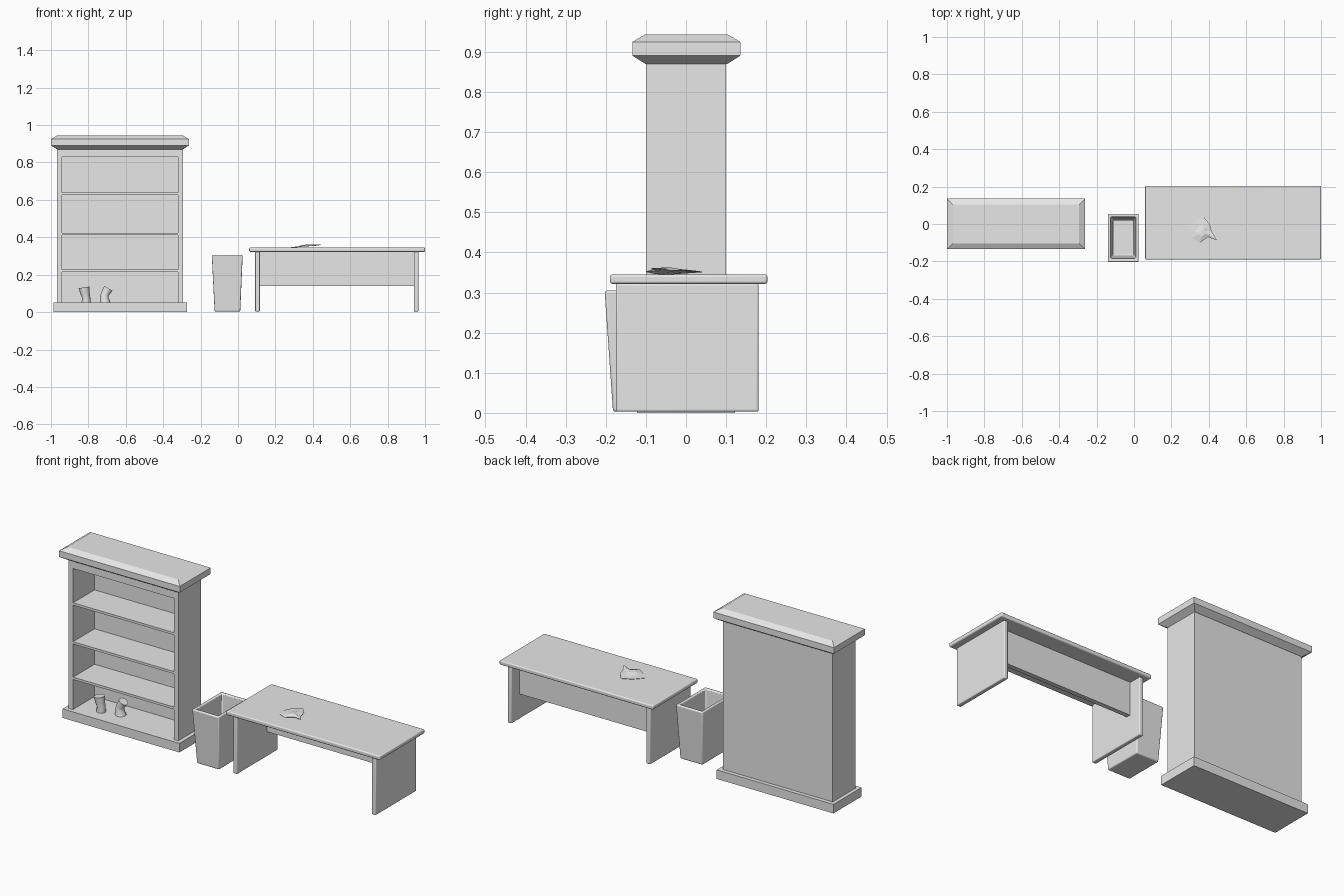
import bpy
import bmesh
import math
import random
from mathutils import Vector

if "Cube" in bpy.data.objects:
    bpy.data.objects.remove(bpy.data.objects["Cube"])

grey = bpy.data.materials.new("plain_grey")
grey.use_nodes = True
grey.diffuse_color = (0.8, 0.8, 0.8, 1)
grey.node_tree.nodes["Principled BSDF"].inputs["Base Color"].default_value = (0.8, 0.8, 0.8, 1)


def finish(name, bm, bevel=0, smooth=False):
    bmesh.ops.recalc_face_normals(bm, faces=bm.faces[:])
    mesh = bpy.data.meshes.new(name)
    bm.to_mesh(mesh)
    bm.free()
    mesh.materials.append(grey)
    obj = bpy.data.objects.new(name, mesh)
    bpy.context.collection.objects.link(obj)
    if bevel:
        mod = obj.modifiers.new("rounded_edges", "BEVEL")
        mod.width = bevel
        mod.segments = 3
    if bevel or smooth:
        bpy.ops.object.select_all(action="DESELECT")
        obj.select_set(True)
        bpy.context.view_layer.objects.active = obj
        bpy.ops.object.shade_smooth_by_angle(angle=math.radians(35))
    return obj


def loft(name, rings, bevel=0, smooth=False):
    """Skin equal-length rings of points and cap both ends."""
    bm = bmesh.new()
    loops = [[bm.verts.new(p) for p in ring] for ring in rings]
    n = len(loops[0])
    for a, b in zip(loops, loops[1:]):
        for i in range(n):
            j = (i + 1) % n
            bm.faces.new((a[i], a[j], b[j], b[i]))
    bm.faces.new(loops[0][::-1])
    bm.faces.new(loops[-1])
    return finish(name, bm, bevel, smooth)


def rect(x0, x1, y0, y1, z):
    return [(x0, y0, z), (x1, y0, z), (x1, y1, z), (x0, y1, z)]


def box(name, x0, x1, y0, y1, z0, z1, bevel=0):
    return loft(name, [rect(x0, x1, y0, y1, z0), rect(x0, x1, y0, y1, z1)], bevel)


# Bookcase carcass
box("bookcase_base", -0.987, -0.273, -0.122, 0.122, 0, 0.05)
box("bookcase_side_right", -0.967, -0.94, -0.1, 0.1, 0.05, 0.88)
box("bookcase_side_left", -0.32, -0.295, -0.1, 0.1, 0.05, 0.88)
box("bookcase_top_rail", -0.94, -0.32, -0.1, 0.1, 0.83, 0.88)
box("bookcase_back", -0.94, -0.32, 0.09, 0.1, 0.05, 0.83)
for i, z in enumerate((0.215, 0.411, 0.626)):
    box(f"bookcase_shelf_{i + 1}", -0.94, -0.32, -0.097, 0.09, z, z + 0.013)

# Bookcase cornice, chamfered above and below
levels = [(0.033, 0.87), (0, 0.891), (0, 0.925), (0.031, 0.943)]
loft("bookcase_cornice",
     [rect(-1 + d, -0.262 - d, -0.134 + d, 0.136 - d, z) for d, z in levels])

# Two bent ornaments on the lowest shelf: x, y, z, radius along each
def ornament(name, path):
    rings = []
    for i, (x, y, z, r) in enumerate(path):
        before, after = path[max(i - 1, 0)], path[min(i + 1, len(path) - 1)]
        along = Vector(after[:3]) - Vector(before[:3])
        if i == 0:
            along = Vector((0, 0, 1))
        side = along.cross(Vector((0, 1, 0))).normalized()
        depth = side.cross(along).normalized()
        rings.append([Vector((x, y, z)) + r * (side * math.cos(t) + depth * math.sin(t))
                      for t in (math.tau * k / 12 for k in range(12))])
    loft(name, rings, smooth=True)


ornament("ornament_right", [(-0.812, -0.035, 0.05, 0.024), (-0.812, -0.035, 0.08, 0.022),
                            (-0.818, -0.035, 0.1, 0.025), (-0.823, -0.035, 0.132, 0.029)])
ornament("ornament_left", [(-0.71, -0.01, 0.05, 0.029), (-0.715, -0.01, 0.075, 0.024),
                           (-0.712, -0.01, 0.095, 0.022), (-0.693, -0.01, 0.127, 0.025)])

# Waste bin, tapered and hollow
loft("waste_bin", [rect(-0.125, 0.012, -0.182, 0.035, 0.003),
                   rect(-0.14, 0.025, -0.203, 0.055, 0.305),
                   rect(-0.124, 0.009, -0.185, 0.037, 0.305),
                   rect(-0.113, -0.001, -0.168, 0.021, 0.018)], 0.006)

# Desk
box("desk_top", 0.06, 1.0, -0.19, 0.203, 0.322, 0.345, 0.006)
for name, x in (("desk_leg_right", 0.092), ("desk_leg_left", 0.94)):
    box(name, x, x + 0.025, -0.175, 0.181, 0.003, 0.323, 0.005)
box("desk_modesty_panel", 0.116, 0.941, 0.085, 0.11, 0.14, 0.323)

# Crumpled paper on the desk: creased sheet with a ragged outline
random.seed(4)
outline = [(0.283, -0.04), (0.32, 0.012), (0.37, 0.04), (0.405, 0.0), (0.415, -0.04),
           (0.444, -0.087), (0.395, -0.07), (0.353, -0.1), (0.31, -0.075)]
peak = Vector((0.37, -0.035, 0.362))
bm = bmesh.new()
outer, inner = [], []
for i, (x, y) in enumerate(outline):
    rise = max(0, x - 0.3) * 0.08
    edge = Vector((x, y, 0.347 + rise + (i % 2) * 0.002))
    outer.append(bm.verts.new(edge))
    mid = edge.lerp(peak, 0.5)
    mid.z += random.uniform(-0.005, 0.005)
    inner.append(bm.verts.new(mid))
top = bm.verts.new(peak)
for i in range(len(outline)):
    j = (i + 1) % len(outline)
    bm.faces.new((outer[i], outer[j], inner[j], inner[i]))
    bm.faces.new((inner[i], inner[j], top))
paper = finish("crumpled_paper", bm)
paper.modifiers.new("thickness", "SOLIDIFY").thickness = 0.002
